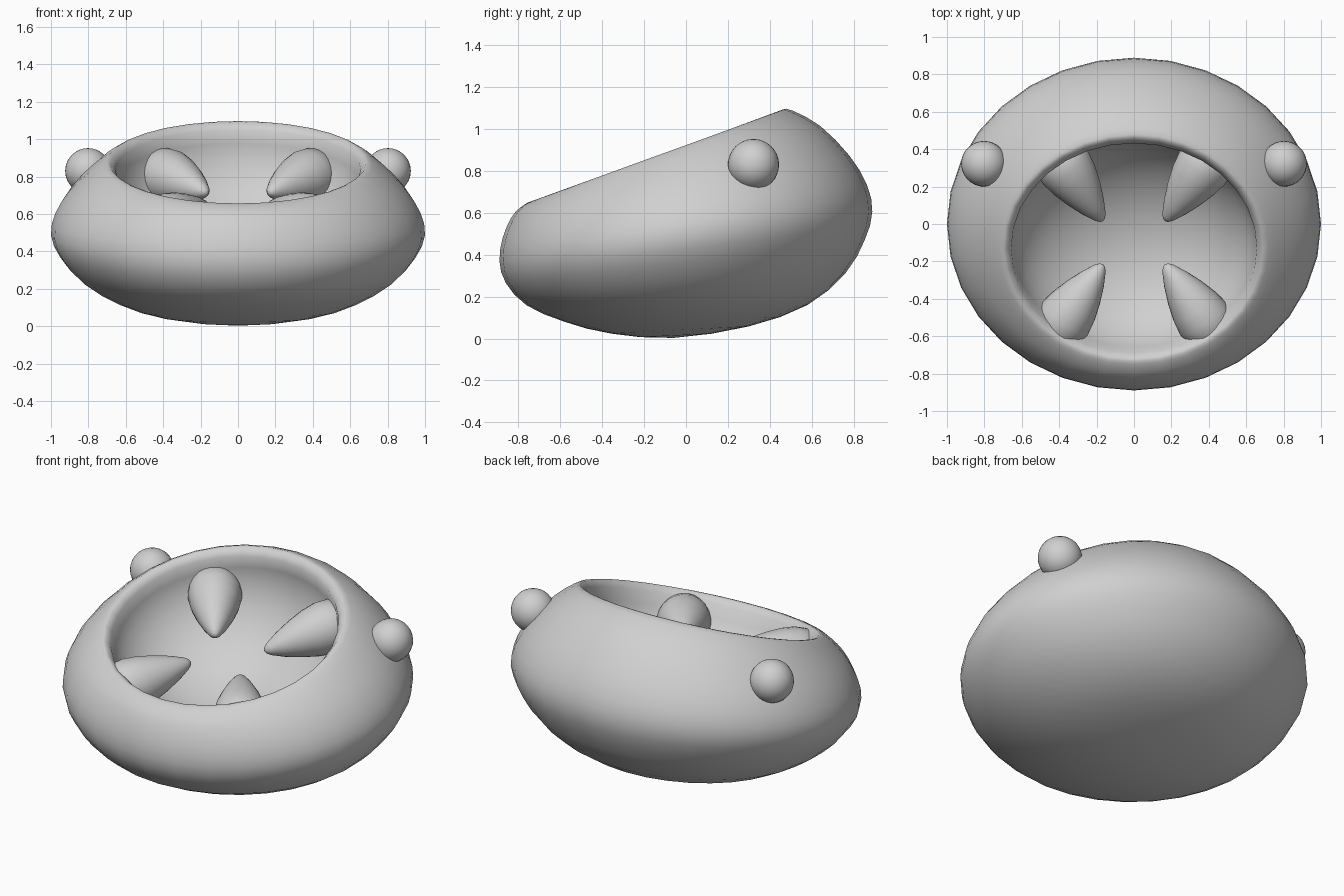
import bpy, bmesh, math
from mathutils import Vector, Matrix

if "Cube" in bpy.data.objects:
    bpy.data.objects.remove(bpy.data.objects["Cube"])

SEG = 32
TILT = math.radians(20)

grey = bpy.data.materials.new("mid_grey")
grey.diffuse_color = (0.63, 0.63, 0.63, 1)
grey.use_nodes = True
grey.node_tree.nodes["Principled BSDF"].inputs["Base Color"].default_value = grey.diffuse_color


def finish(name, bm):
    bmesh.ops.recalc_face_normals(bm, faces=bm.faces)
    for f in bm.faces:
        f.smooth = True
    me = bpy.data.meshes.new(name)
    bm.to_mesh(me)
    bm.free()
    me.materials.append(grey)
    ob = bpy.data.objects.new(name, me)
    bpy.context.collection.objects.link(ob)
    return ob


def skin(bm, start, rings, end):
    """Join rings of points into a closed skin with a pole at each end."""
    loops = [[bm.verts.new(p) for p in r] for r in rings]
    a, b = bm.verts.new(start), bm.verts.new(end)
    n = len(loops[0])
    for i in range(n):
        j = (i + 1) % n
        bm.faces.new((a, loops[0][j], loops[0][i]))
        bm.faces.new((b, loops[-1][i], loops[-1][j]))
        for lo, hi in zip(loops, loops[1:]):
            bm.faces.new((lo[i], lo[j], hi[j], hi[i]))


def tilted_ring(yf, zf, yb, zb, half_width):
    """Ellipse leaning from its front point to its back point."""
    pts = []
    for k in range(SEG):
        a = 2 * math.pi * k / SEG
        t = (1 + math.sin(a)) / 2
        pts.append((half_width * math.cos(a), yf + (yb - yf) * t, zf + (zb - zf) * t))
    return pts


def refine(rows):
    """Insert a smooth in-between row after each row."""
    out = []
    for i in range(1, len(rows) - 2):
        p, a, b, q = rows[i - 1:i + 3]
        out.append(a)
        out.append(tuple((9 * (s + t) - r - u) / 16 for r, s, t, u in zip(p, a, b, q)))
    return out + [rows[-2], rows[-1]]


# Bowl outside: front y, front z, back y, back z, half width, from underside to lip
outside = [
    (0.30, 0.058, -0.36, 0.024, -0.39),
    (-0.06, 0.003, -0.06, 0.003, 0.0),
    (-0.36, 0.024, 0.30, 0.058, 0.39),
    (-0.58, 0.080, 0.58, 0.160, 0.64),
    (-0.76, 0.158, 0.76, 0.31, 0.83),
    (-0.86, 0.265, 0.853, 0.47, 0.95),
    (-0.89, 0.370, 0.889, 0.605, 1.00),
    (-0.875, 0.480, 0.863, 0.735, 0.975),
    (-0.835, 0.575, 0.778, 0.875, 0.90),
    (-0.795, 0.622, 0.64, 1.015, 0.80),
    (-0.75, 0.651, 0.51, 1.087, 0.72),
    (-0.72, 0.655, 0.46, 1.092, 0.685),
    (-0.69, 0.630, 0.432, 1.05, 0.657),
]
rows = refine(outside)
pole = rows.pop(0)

# Bowl hollow: rounded, sunk square to the leaning rim
DEPTH, STEPS = 0.48, 10


def hollow_row(phi):
    r, d = math.cos(phi), DEPTH * math.sin(phi)
    cy, cz = -0.129 + d * math.sin(TILT), 0.84 - d * math.cos(TILT)
    return (cy - 0.561 * r, cz - 0.21 * r, cy + 0.561 * r, cz + 0.21 * r, 0.657 * r)


rows += [hollow_row(k * math.pi / 2 / STEPS) for k in range(1, STEPS)]
floor = hollow_row(math.pi / 2)
bm = bmesh.new()
skin(bm, (0, pole[0], pole[1]), [tilted_ring(*s) for s in rows], (0, floor[0], floor[1]))
finish("bowl", bm)

# Inner prongs: teardrop lathes leaning with the bowl (distance from tip, radius)
prong_profile = [(0.008, 0.018), (0.03, 0.036), (0.10, 0.072), (0.19, 0.108),
                 (0.28, 0.136), (0.36, 0.15), (0.43, 0.145), (0.49, 0.11), (0.53, 0.06)]
prong_frame = Matrix.Translation((0, -0.10, 0.68)) @ Matrix.Rotation(math.radians(16), 4, 'X')
for sx, side in ((-1, "left"), (1, "right")):
    for sy, end in ((-1, "front"), (1, "back")):
        tip = Vector((sx * 0.165, sy * 0.12, 0))
        axis = Vector((sx * 0.56, sy * 0.83, 0)).normalized()
        across = axis.cross(Vector((0, 0, 1)))
        rings = []
        for d, r in prong_profile:
            rings.append([tip + axis * d + across * (r * math.cos(k * math.pi / 12))
                          + Vector((0, 0, r * math.sin(k * math.pi / 12))) for k in range(24)])
        bm = bmesh.new()
        skin(bm, tip, rings, tip + axis * 0.545)
        bm.transform(prong_frame)
        finish(f"prong_{end}_{side}", bm)

# Round knobs on the outer sides
for sx, side in ((-1, "left"), (1, "right")):
    bm = bmesh.new()
    bmesh.ops.create_uvsphere(bm, u_segments=32, v_segments=16, radius=0.122,
                              matrix=Matrix.Translation((sx * 0.802, 0.322, 0.83)))
    finish(f"knob_{side}", bm)
